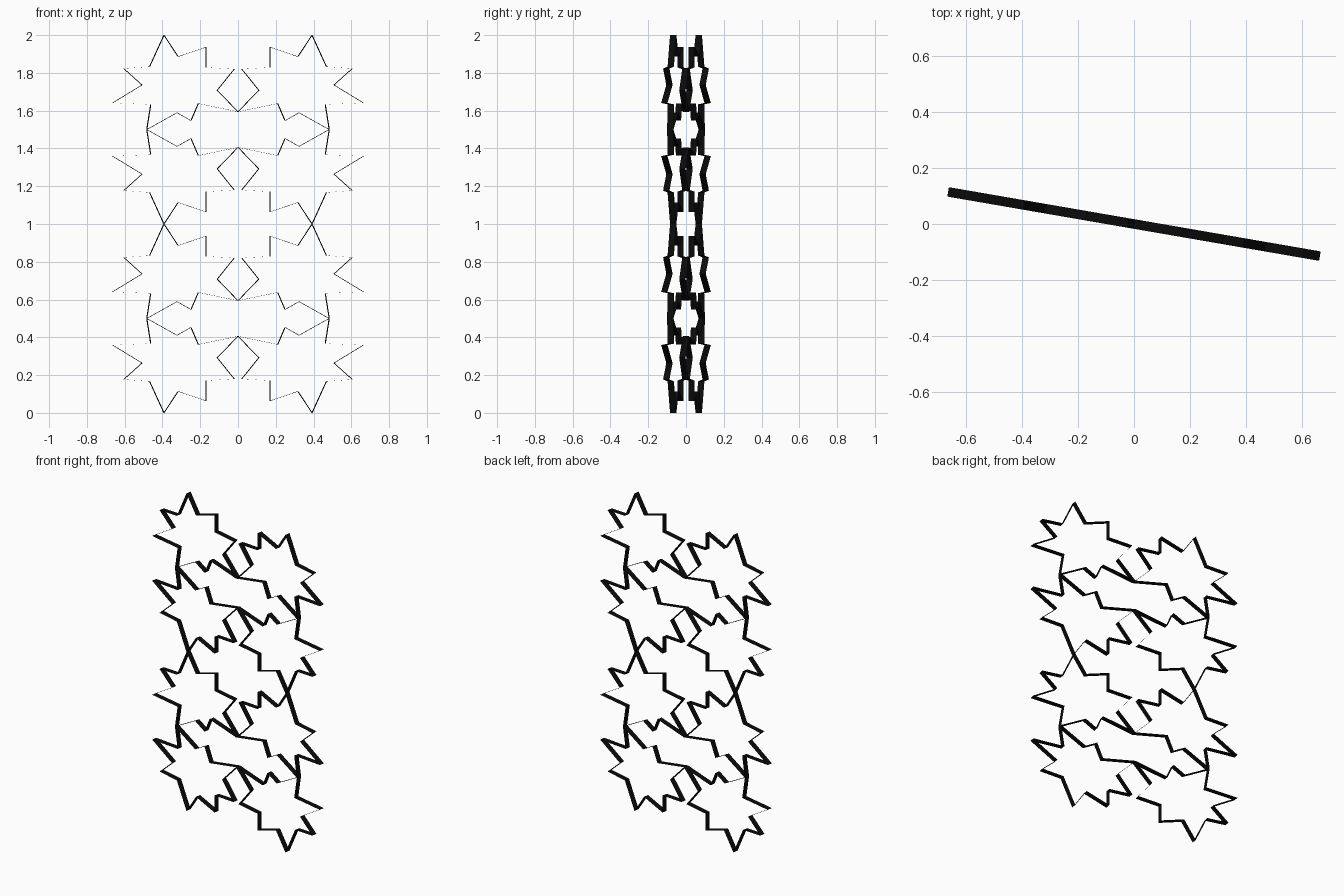
import bpy, bmesh
from math import radians, cos
from mathutils import Matrix

if "Cube" in bpy.data.objects:
    bpy.data.objects.remove(bpy.data.objects["Cube"])

TILT = radians(-9.8)   # the whole screen is turned a little about z
DEPTH = 0.034          # width of the bent ribbon

# outline of the upper left eight-pointed star (x, z) as seen from the front
STAR = [(-.392, 2.0), (-.317, 1.886), (-.170, 1.936), (-.170, 1.829),
        (-.020, 1.820), (-.110, 1.708), (0, 1.594), (-.210, 1.638),
        (-.249, 1.547), (-.323, 1.589), (-.483, 1.50), (-.462, 1.633),
        (-.664, 1.641), (-.508, 1.736), (-.605, 1.823), (-.468, 1.833)]

black = bpy.data.materials.new("black_metal")
black.diffuse_color = (0.003, 0.003, 0.003, 1)
black.use_nodes = True
black.node_tree.nodes["Principled BSDF"].inputs["Base Color"].default_value = black.diffuse_color


def star_ribbon(name, place):
    """Closed star outline swept through the depth as a thin open ribbon."""
    bm = bmesh.new()
    rings = []
    for y in (-DEPTH / 2, DEPTH / 2):
        ring = []
        for px, pz in STAR:
            x, z = place(px / cos(TILT), pz)
            ring.append(bm.verts.new((x, y, z)))
        rings.append(ring)
    n = len(STAR)
    for i in range(n):
        j = (i + 1) % n
        bm.faces.new((rings[0][i], rings[0][j], rings[1][j], rings[1][i]))
    bmesh.ops.recalc_face_normals(bm, faces=bm.faces)
    bm.transform(Matrix.Rotation(TILT, 4, 'Z'))
    me = bpy.data.meshes.new(name)
    bm.to_mesh(me)
    bm.free()
    me.materials.append(black)
    bpy.context.collection.objects.link(bpy.data.objects.new(name, me))


# two mirrored columns, four rows alternately flipped
for side, label in ((1, "left"), (-1, "right")):
    for row in range(4):
        def place(x, z, side=side, row=row):
            drop = row // 2
            z = 3 - z if row % 2 else z
            return side * x, z - drop
        star_ribbon(f"star_{label}_{row + 1}", place)
